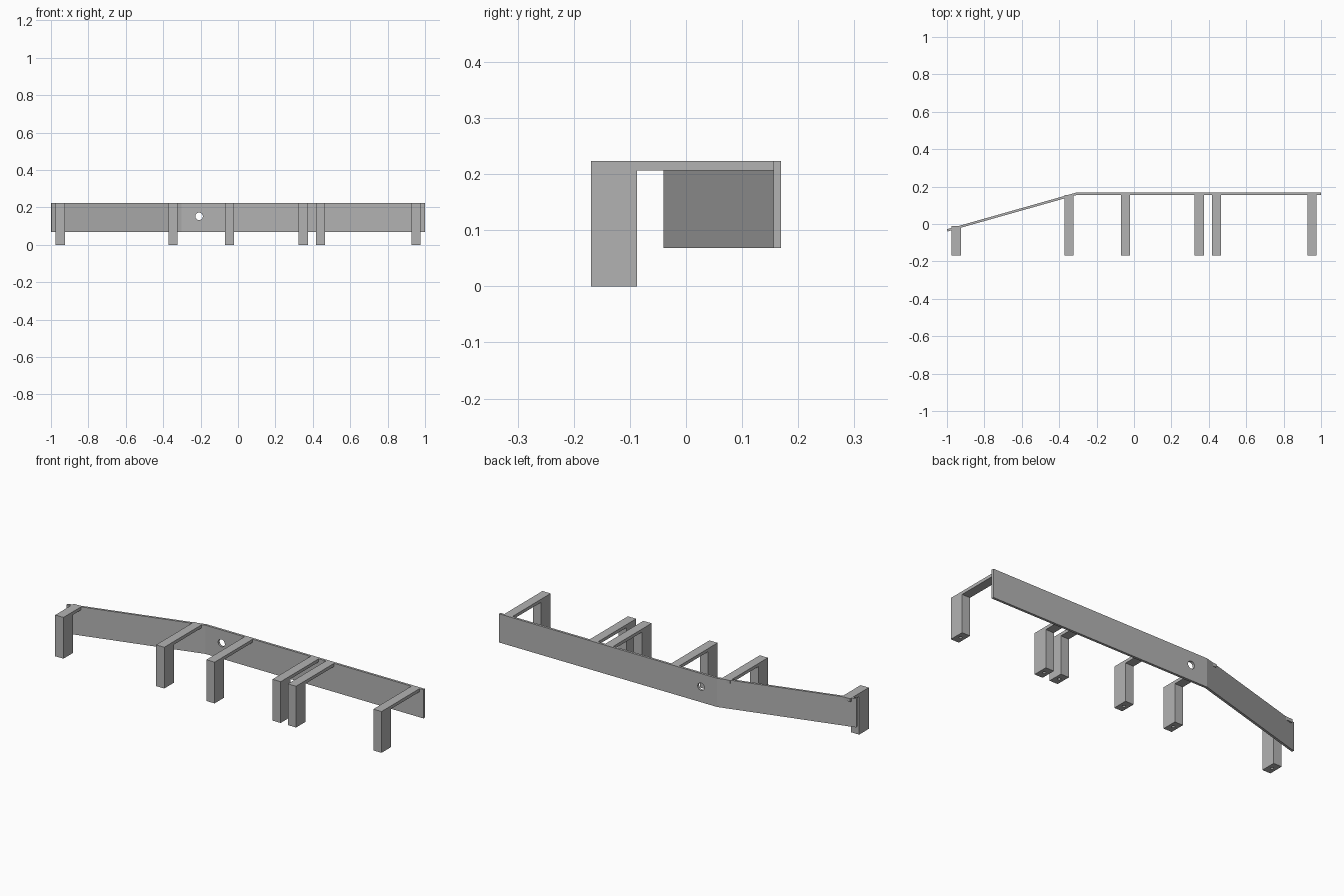
import bpy
import bmesh
from mathutils import Vector

if "Cube" in bpy.data.objects:
    bpy.data.objects.remove(bpy.data.objects["Cube"], do_unlink=True)

grey = bpy.data.materials.new("plain grey")
grey.use_nodes = True
grey.diffuse_color = (0.45, 0.45, 0.45, 1)
grey.node_tree.nodes["Principled BSDF"].inputs["Base Color"].default_value = grey.diffuse_color


def prism(name, outline, sweep):
    """Extrude a closed outline along a vector."""
    bm = bmesh.new()
    face = bm.faces.new([bm.verts.new(p) for p in outline])
    top = bmesh.ops.extrude_face_region(bm, geom=[face])["geom"]
    moved = [v for v in top if isinstance(v, bmesh.types.BMVert)]
    bmesh.ops.translate(bm, verts=moved, vec=Vector(sweep))
    bmesh.ops.recalc_face_normals(bm, faces=bm.faces)
    mesh = bpy.data.meshes.new(name)
    bm.to_mesh(mesh)
    bm.free()
    mesh.materials.append(grey)
    obj = bpy.data.objects.new(name, mesh)
    bpy.context.collection.objects.link(obj)
    return obj


def drill(obj, centre, radius, depth, rotation=(0, 0, 0)):
    """Cut a round hole, then discard the cutter."""
    bpy.ops.mesh.primitive_cylinder_add(vertices=32, radius=radius, depth=depth,
                                        location=centre, rotation=rotation)
    cutter = bpy.context.object
    cutter.hide_render = True
    cutter.data.materials.append(grey)
    mod = obj.modifiers.new("hole", "BOOLEAN")
    mod.operation = "DIFFERENCE"
    mod.solver = "EXACT"
    mod.object = cutter
    bpy.context.view_layer.objects.active = obj
    bpy.ops.object.modifier_apply(modifier=mod.name)
    bpy.data.objects.remove(cutter, do_unlink=True)


TOP, PANEL_BOTTOM, ARM_BOTTOM = 0.223, 0.068, 0.206
FRONT, POST_BACK, PANEL_FRONT, BACK = -0.169, -0.087, 0.156, 0.169
WIDTH = 0.049

# Bent panel with a round hole
plan = [(-1, -0.028), (-0.305, BACK), (1, BACK),
        (1, PANEL_FRONT), (-0.303, PANEL_FRONT), (-0.997, -0.04)]
panel = prism("bent_panel", [(x, y, PANEL_BOTTOM) for x, y in plan],
              (0, 0, TOP - PANEL_BOTTOM))
drill(panel, (-0.208, BACK, 0.152), 0.02, 0.1, (1.5708, 0, 0))

# Hooked brackets: a post with a flat arm reaching the panel
for i, x in enumerate((-0.95, -0.347, -0.046, 0.349, 0.441, 0.952)):
    end = -0.01 if i == 0 else PANEL_FRONT
    side = [(FRONT, 0), (POST_BACK, 0), (POST_BACK, ARM_BOTTOM),
            (end, ARM_BOTTOM), (end, TOP), (FRONT, TOP)]
    bracket = prism(f"bracket_{i + 1}", [(x - WIDTH / 2, y, z) for y, z in side],
                    (WIDTH, 0, 0))
    # Screw hole in the foot
    drill(bracket, (x, (FRONT + POST_BACK) / 2, 0), 0.008, 0.08)
